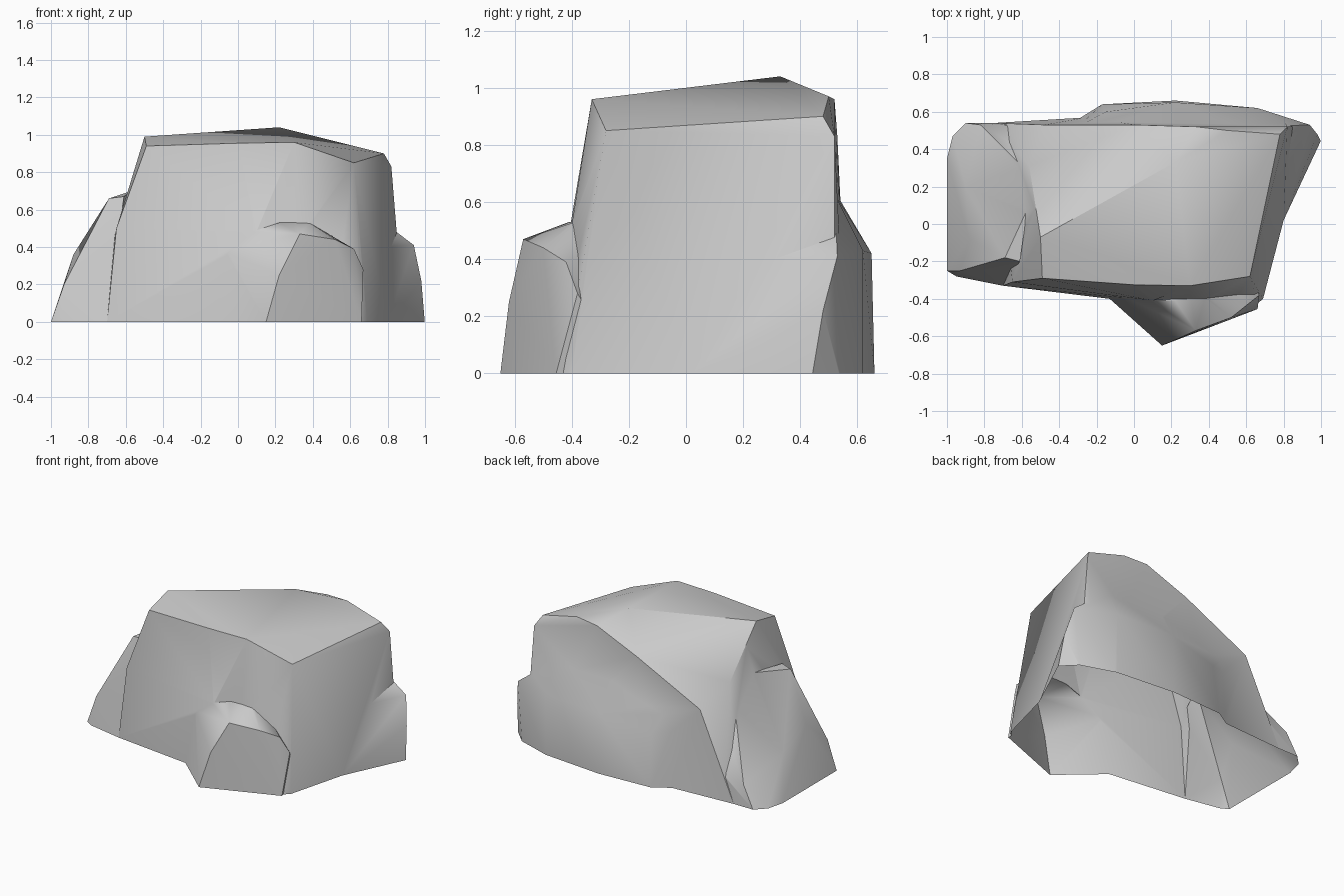
import bpy
import bmesh
from math import radians

cube = bpy.data.objects.get("Cube")
if cube:
    bpy.data.objects.remove(cube, do_unlink=True)

SINK = 0.02  # every chunk dips below ground so that the base trims cleanly

stone = bpy.data.materials.new("grey stone")
stone.use_nodes = True
grey = (0.6, 0.6, 0.6, 1)
stone.diffuse_color = grey
stone.node_tree.nodes["Principled BSDF"].inputs["Base Color"].default_value = grey
stone.node_tree.nodes["Principled BSDF"].inputs["Roughness"].default_value = 0.9


def chunk(name, ground, corners):
    """Solid stone chunk: the hull of its ground outline and upper corners."""
    bm = bmesh.new()
    for x, y in ground:
        bm.verts.new((x, y, -SINK))
        bm.verts.new((x, y, 0))
    for corner in corners:
        bm.verts.new(corner)
    hull = bmesh.ops.convex_hull(bm, input=bm.verts[:])
    loose = {v for v in hull["geom_interior"] + hull["geom_unused"]
             if isinstance(v, bmesh.types.BMVert)}
    bmesh.ops.delete(bm, geom=list(loose), context="VERTS")
    bmesh.ops.recalc_face_normals(bm, faces=bm.faces[:])
    mesh = bpy.data.meshes.new(name)
    bm.to_mesh(mesh)
    bm.free()
    mesh.materials.append(stone)
    obj = bpy.data.objects.new(name, mesh)
    bpy.context.collection.objects.link(obj)
    return obj


# Main block with the top sloping down towards its back right corner
boulder = chunk(
    "boulder",
    [(-.7, -.33), (-.13, -.4), (.2, -.44), (.66, -.43), (.69, -.4), (.8, .02), (.86, .45),
     (.8, .56), (-.25, .57), (-.75, .54)],
    [(-.65, -.31, .5), (-.49, -.29, .94), (0, -.325, .955), (.3, -.33, .96), (.62, -.28, .85),
     (.67, -.34, .28), (.1, -.41, .48), (.38, -.4, .52),
     (.73, .36, .89), (.82, .52, .83), (.78, .48, .9), (.5, .5, .97), (.33, .52, .96),
     (.22, .33, 1.04), (-.14, .03, 1), (-.5, -.07, .99), (-.53, .08, .87), (-.56, .31, .72),
     (-.48, .53, .59), (.01, .53, .83), (.85, .52, .46)])

# Low shoulder on the right-hand end
shoulder = chunk(
    "shoulder",
    [(-1, -.25), (-.95, -.28), (-.7, -.33), (-1, .35), (-.97, .47), (-.9, .54), (-.7, .54)],
    [(-.93, -.25, .2), (-.75, -.2, .53), (-.69, -.18, .66), (-.61, -.2, .67),
     (-.88, -.08, .36), (-.9, .2, .27), (-.57, .08, .7), (-.59, .3, .55),
     (-.82, .53, .15), (-.68, .53, .17)])

# Wedge-shaped outcrop on the front
outcrop = chunk(
    "outcrop",
    [(.15, -.65), (.66, -.46), (-.13, -.4), (.6, -.2), (0, -.2)],
    [(.22, -.62, .25), (.33, -.57, .47), (.52, -.5, .44), (.62, -.42, .39), (.67, -.38, .28),
     (.38, -.39, .53), (.22, -.41, .53), (.1, -.41, .49), (-.07, -.38, .38), (.3, -.2, .5)])

# Bulging ledge along the back, running out to a foot at the left-hand end
ledge = chunk(
    "ledge",
    [(-.3, .56), (-.17, .64), (.22, .66), (.66, .62), (.9, .54), (1, .44), (.8, .02), (0, .3)],
    [(-.15, .6, .36), (-.3, .52, .5), (.22, .65, .42), (.66, .62, .43), (.2, .52, .64),
     (.65, .52, .63), (.8, .28, .4), (.86, .52, .46), (.94, .53, .41), (.98, .48, .22)])

# Fuse the chunks into one surface
bpy.ops.object.select_all(action="DESELECT")
boulder.select_set(True)
bpy.context.view_layer.objects.active = boulder
for part in (shoulder, outcrop, ledge):
    fuse = boulder.modifiers.new("fuse", "BOOLEAN")
    fuse.operation = "UNION"
    fuse.solver = "EXACT"
    fuse.object = part
    bpy.ops.object.modifier_apply(modifier=fuse.name)
    bpy.data.objects.remove(part, do_unlink=True)

# Trim at ground level, leaving the underside open
bm = bmesh.new()
bm.from_mesh(boulder.data)
bmesh.ops.bisect_plane(bm, geom=bm.verts[:] + bm.edges[:] + bm.faces[:], dist=0.0005,
                       plane_co=(0, 0, 0), plane_no=(0, 0, 1), clear_inner=True)
bmesh.ops.remove_doubles(bm, verts=bm.verts[:], dist=0.006)
bm.to_mesh(boulder.data)
bm.free()

# Soft faces with crisp breaks
bpy.ops.object.shade_smooth_by_angle(angle=radians(38))
